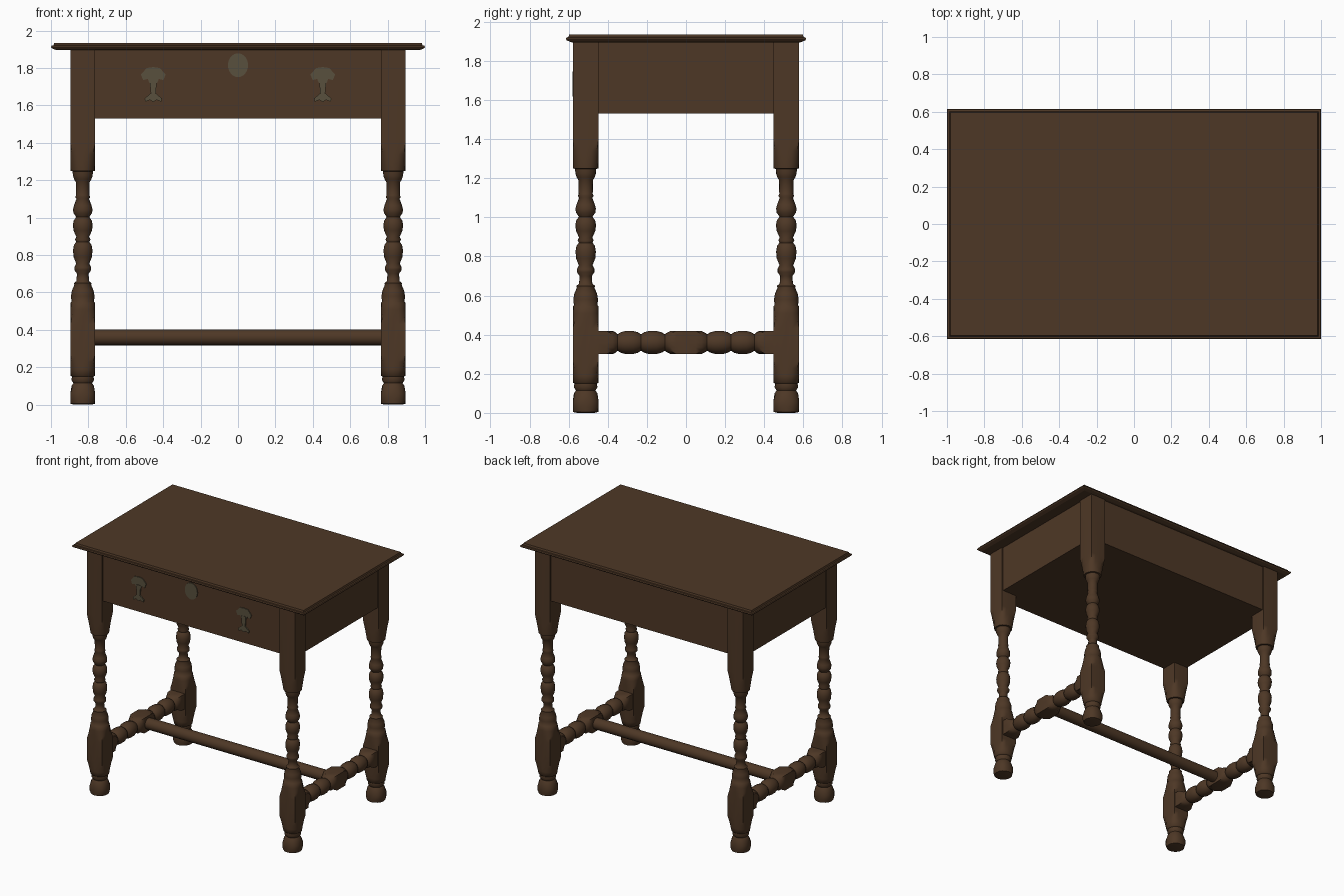
import bpy, bmesh, math
from mathutils import Matrix

if "Cube" in bpy.data.objects:
    bpy.data.objects.remove(bpy.data.objects["Cube"])


def make_mat(name, col):
    m = bpy.data.materials.new(name)
    m.diffuse_color = (*col, 1)
    m.use_nodes = True
    m.node_tree.nodes["Principled BSDF"].inputs["Base Color"].default_value = m.diffuse_color
    return m


WOOD = make_mat("dark_oak", (0.076, 0.039, 0.019))
BRASS = make_mat("aged_brass", (0.098, 0.080, 0.048))
LEG_X, LEG_Y, HALF = 0.83, 0.513, 0.066


def finish(name, bm, mat, smooth=None):
    bmesh.ops.recalc_face_normals(bm, faces=bm.faces)
    me = bpy.data.meshes.new(name)
    bm.to_mesh(me)
    bm.free()
    me.materials.append(mat)
    ob = bpy.data.objects.new(name, me)
    bpy.context.collection.objects.link(ob)
    if smooth:
        bpy.ops.object.select_all(action='DESELECT')
        ob.select_set(True)
        bpy.context.view_layer.objects.active = ob
        bpy.ops.object.shade_smooth_by_angle(angle=math.radians(smooth))
    return ob


def loft(bm, rings):
    rows = [[bm.verts.new(p) for p in ring] for ring in rings]
    n = len(rows[0])
    for a, b in zip(rows, rows[1:]):
        for i in range(n):
            bm.faces.new((a[i], a[(i + 1) % n], b[(i + 1) % n], b[i]))
    bm.faces.new(rows[0])
    bm.faces.new(rows[-1])


def turned(profile, half, segs=16):
    """Turned bar along z whose thick parts are left as square blocks."""
    bm = bmesh.new()
    rings = []
    for r, z in profile:
        ring = []
        for i in range(segs):
            a = 2 * math.pi * i / segs
            c, s = math.cos(a), math.sin(a)
            d = min(r, half / max(abs(c), abs(s)))
            ring.append((d * c, d * s, z))
        rings.append(ring)
    loft(bm, rings)
    return bm


def box(name, x0, x1, y0, y1, z0, z1, mat=WOOD):
    bm = bmesh.new()
    loft(bm, [[(x0, y0, z), (x1, y0, z), (x1, y1, z), (x0, y1, z)] for z in (z0, z1)])
    return finish(name, bm, mat)


def plate(name, outline, y_front, y_back, mat):
    bm = bmesh.new()
    loft(bm, [[(x, y, z) for x, z in outline] for y in (y_front, y_back)])
    return finish(name, bm, mat)


# table top with moulded edge
bm = bmesh.new()
edge = [(0.03, 1.895), (0.005, 1.905), (0, 1.912), (0.004, 1.92), (0.014, 1.922), (0.018, 1.935)]
loft(bm, [[(sx * (1 - d), sy * (0.615 - d), z)
           for sx, sy in ((-1, -1), (1, -1), (1, 1), (-1, 1))] for d, z in edge])
finish("table_top", bm, WOOD)

# apron box and drawer front
box("apron_front_to_back", -0.80, 0.80, -0.567, 0.567, 1.53, 1.897)
box("apron_side_to_side", -0.886, 0.886, -0.48, 0.48, 1.53, 1.897)
box("drawer_front", -0.755, 0.755, -0.571, -0.56, 1.565, 1.885)

# legs: ball foot, lower block, turned column, upper block
leg_profile = [
    (0.045, 0), (0.066, 0.005), (0.074, 0.03), (0.074, 0.06), (0.06, 0.10), (0.05, 0.115),
    (0.06, 0.13), (0.058, 0.15), (0.066, 0.155), (0.073, 0.19), (0.082, 0.23), (0.095, 0.27),
    (0.095, 0.43), (0.082, 0.47), (0.073, 0.51), (0.066, 0.545),
    (0.06, 0.55), (0.063, 0.58), (0.058, 0.61), (0.045, 0.64), (0.048, 0.65), (0.034, 0.66),
    (0.031, 0.70), (0.045, 0.72), (0.045, 0.735), (0.035, 0.755), (0.049, 0.79), (0.052, 0.825),
    (0.047, 0.855), (0.035, 0.87), (0.041, 0.883), (0.034, 0.897), (0.049, 0.93), (0.053, 0.96),
    (0.048, 0.985), (0.035, 1.003), (0.05, 1.025), (0.052, 1.045), (0.047, 1.065), (0.034, 1.10),
    (0.04, 1.11), (0.036, 1.12), (0.037, 1.19), (0.046, 1.205), (0.053, 1.225), (0.054, 1.248),
    (0.066, 1.25), (0.072, 1.29), (0.081, 1.34), (0.095, 1.40), (0.095, 1.90)]
for sx, side in ((-1, "left"), (1, "right")):
    for sy, end in ((-1, "front"), (1, "back")):
        ob = finish(f"{end}_{side}_leg", turned(leg_profile, HALF), WOOD, 60)
        ob.location = (sx * LEG_X, sy * LEG_Y, 0)

# side stretchers: square centre and ends with two beads on each half
half_profile = [(0.085, 0), (0.085, 0.05), (0.062, 0.08), (0.05, 0.098), (0.042, 0.107)]
for c in (0.17, 0.29):
    half_profile += [(0.052, c - 0.045), (0.059, c - 0.02), (0.059, c + 0.02),
                     (0.052, c + 0.045), (0.042, c + 0.06)]
half_profile += [(0.052, 0.36), (0.06, 0.375), (0.083, 0.405), (0.083, 0.47)]
stretcher = [(r, -z) for r, z in reversed(half_profile[1:])] + half_profile
for sx, side in ((-1, "left"), (1, "right")):
    bm = turned(stretcher, 0.059)
    bm.transform(Matrix.Translation((sx * LEG_X, 0, 0.36)) @ Matrix.Rotation(math.pi / 2, 4, 'X'))
    finish(f"{side}_side_stretcher", bm, WOOD, 50)

# long round stretcher
bm = turned([(0.043, -0.81), (0.043, 0.81)], 1)
bm.transform(Matrix.Translation((0, 0, 0.36)) @ Matrix.Rotation(math.pi / 2, 4, 'Y'))
finish("centre_stretcher", bm, WOOD, 50)

# drawer pulls: winged back plate with hanging drop
wing = [(0, 1.805), (0.035, 1.80), (0.066, 1.765), (0.054, 1.735), (0.03, 1.742), (0.02, 1.72)]
drop = [(0, 1.745), (0.02, 1.74), (0.013, 1.665), (0.047, 1.637), (0.042, 1.62),
        (0.018, 1.63), (0, 1.618)]


def mirrored(pts, cx):
    right = [(cx + x, z) for x, z in pts]
    return right + [(cx - x, z) for x, z in reversed(pts) if x > 0]


for cx, side in ((-0.453, "left"), (0.453, "right")):
    plate(f"{side}_pull_plate", mirrored(wing, cx), -0.577, -0.569, BRASS)
    plate(f"{side}_pull_drop", mirrored(drop, cx), -0.580, -0.571, BRASS)

# keyhole plate
oval = [(0.054 * math.cos(a), 1.815 + 0.064 * math.sin(a))
        for a in (2 * math.pi * i / 20 for i in range(20))]
plate("keyhole_plate", oval, -0.577, -0.569, BRASS)
